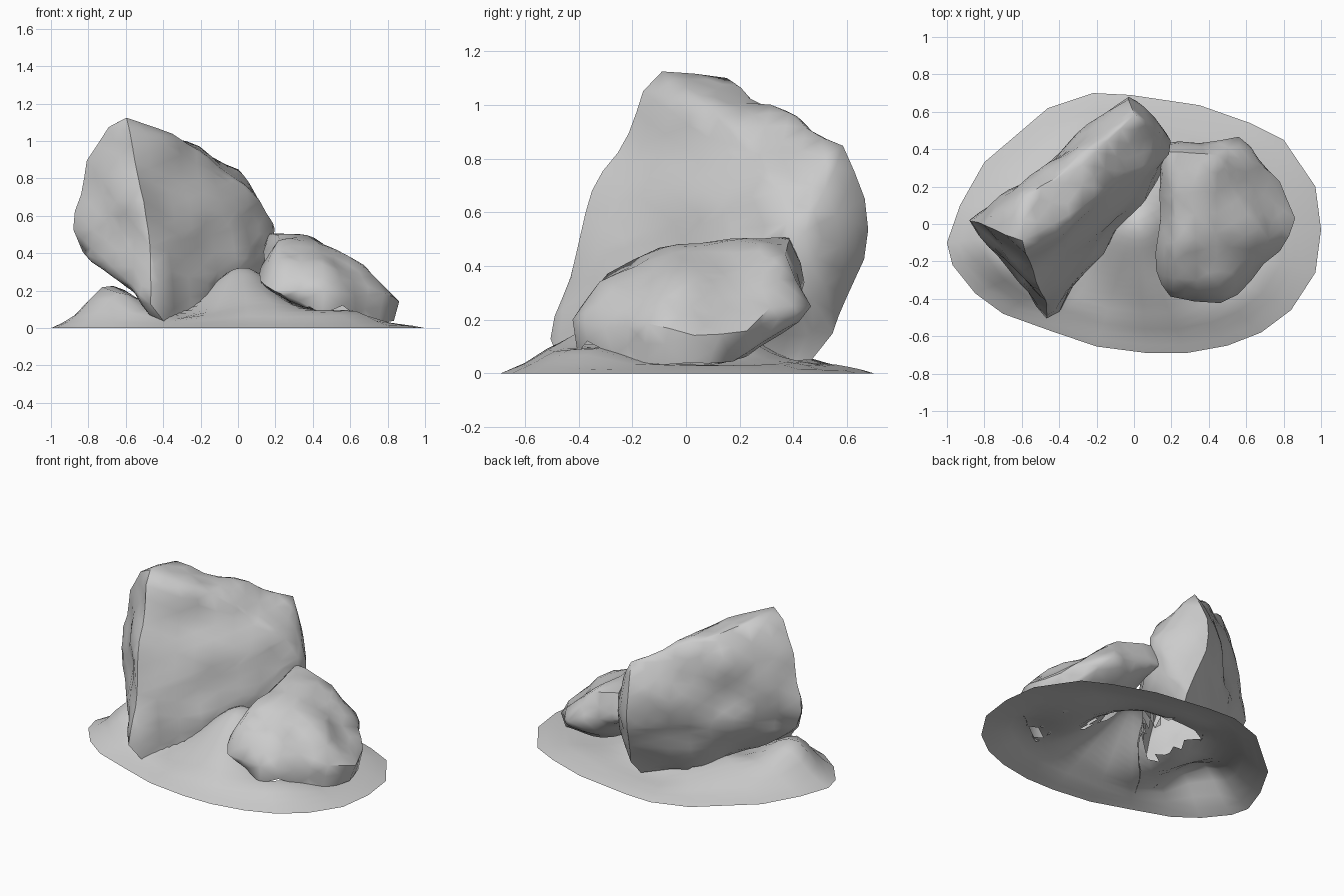
import bpy, bmesh, math
from mathutils import Vector, noise
from mathutils.bvhtree import BVHTree

if "Cube" in bpy.data.objects:
    bpy.data.objects.remove(bpy.data.objects["Cube"])

# Soft bumps of the ground: x, y, radius, height
bumps = [(-.68, -.17, .16, .20), (.04, .02, .17, .27), (.12, -.33, .16, .12),
         (-.12, -.20, .15, .06), (.55, -.36, .16, .06), (-.42, .20, .14, .12)]


def height(x, y, k):
    h = 0.025 + sum(a * math.exp(-((x - bx) ** 2 + (y - by) ** 2) / (2 * r * r))
                    for bx, by, r, a in bumps)
    h += 0.015 * noise.noise(Vector((x * 4, y * 4, 1)))
    return max(0.0, h * min(1, (1 - k) / 0.22)) + 0.006


def finish(bm, name, angle):
    mesh = bpy.data.meshes.new(name)
    bm.to_mesh(mesh)
    bm.free()
    ob = bpy.data.objects.new(name, mesh)
    bpy.context.collection.objects.link(ob)
    bpy.ops.object.select_all(action='DESELECT')
    ob.select_set(True)
    bpy.context.view_layer.objects.active = ob
    bpy.ops.object.shade_smooth_by_angle(angle=math.radians(angle))
    return ob


def rock(name, corners, rough, seed):
    """Chiselled stone: hull of its corner points, roughened, open underneath."""
    bm = bmesh.new()
    for c in corners:
        bm.verts.new(c)
    res = bmesh.ops.convex_hull(bm, input=bm.verts[:])
    junk = [v for v in set(res["geom_interior"] + res["geom_unused"])
            if isinstance(v, bmesh.types.BMVert)]
    bmesh.ops.delete(bm, geom=junk, context='VERTS')
    for limit in (0.3, 0.2, 0.14):
        edges = [e for e in bm.edges if e.calc_length() > limit]
        bmesh.ops.subdivide_edges(bm, edges=edges, cuts=1)
        bmesh.ops.triangulate(bm, faces=bm.faces[:])
    bmesh.ops.smooth_vert(bm, verts=bm.verts[:], factor=0.15,
                          use_axis_x=True, use_axis_y=True, use_axis_z=True)
    bmesh.ops.recalc_face_normals(bm, faces=bm.faces[:])
    bm.normal_update()
    offs = [(v, v.normal * rough * noise.noise(v.co * 4 + Vector((seed, 0, 0))))
            for v in bm.verts]
    for v, o in offs:
        v.co += o
        v.co.z = max(v.co.z, 0.02)
    bm.normal_update()
    tree = BVHTree.FromBMesh(bm)
    hidden = []
    for f in bm.faces:
        c = f.calc_center_median()
        top = max(v.co.z - height(v.co.x, v.co.y, 0) for v in f.verts)
        if top < -0.04 or (f.normal.z < -0.35 and c.z < height(c.x, c.y, 0) + 0.005):
            hidden.append(f)
    bmesh.ops.delete(bm, geom=hidden, context='FACES')
    finish(bm, name, 45)
    return tree


# Tall leaning slab
slab = rock("tall_slab", [
    (-0.60, -0.09, 1.12), (-0.58, -0.17, 1.06), (-0.70, -0.06, 1.08),
    (-0.57, 0.15, 1.10), (-0.42, 0.10, 1.03), (-0.28, 0.32, 1.00),
    (-0.28, 0.10, 0.98), (-0.03, 0.27, 0.84), (0.00, 0.58, 0.84),
    (0.14, 0.34, 0.69), (0.22, 0.37, 0.57), (0.22, 0.45, 0.53),
    (0.20, 0.38, 0.45), (-0.02, 0.69, 0.42), (-0.03, 0.66, 0.65),
    (0.04, 0.58, 0.30), (0.04, 0.57, 0.13), (0.02, 0.48, 0.03),
    (0.02, 0.20, 0.05),
    (-0.82, 0.00, 0.90), (-0.87, 0.02, 0.53), (-0.83, 0.00, 0.41),
    (-0.64, 0.02, 0.23), (-0.53, -0.29, 0.77), (-0.47, -0.43, 0.44),
    (-0.46, -0.49, 0.13), (-0.40, -0.47, 0.04), (-0.24, -0.25, 0.04),
    (-0.38, 0.10, 0.09), (0.10, 0.24, 0.30), (-0.45, 0.33, 0.82),
], 0.05, 3)

# Low boulder
boulder = rock("low_boulder", [
    (0.17, 0.38, 0.50), (0.21, 0.15, 0.51), (0.37, 0.18, 0.50),
    (0.45, 0.38, 0.46), (0.22, -0.10, 0.46), (0.44, -0.05, 0.46),
    (0.22, -0.29, 0.37), (0.45, -0.32, 0.34), (0.60, 0.05, 0.36),
    (0.69, 0.32, 0.25), (0.72, -0.08, 0.28), (0.11, 0.15, 0.42),
    (0.11, -0.10, 0.33), (0.11, -0.26, 0.25), (0.19, -0.39, 0.20),
    (0.46, -0.42, 0.20), (0.63, -0.31, 0.17), (0.79, -0.15, 0.19),
    (0.86, 0.03, 0.14), (0.79, 0.23, 0.16), (0.56, 0.47, 0.25),
    (0.38, 0.41, 0.20), (0.14, 0.42, 0.37), (0.84, 0.00, 0.03),
    (0.79, 0.18, 0.03), (0.76, -0.17, 0.03), (0.68, 0.30, 0.10),
    (0.64, -0.28, 0.05), (0.45, -0.39, 0.09), (0.45, 0.25, 0.08),
    (0.28, -0.37, 0.13), (0.20, 0.10, 0.14),
], 0.05, 9)

# Open ground mound: concentric rings of the outline, left out inside the rocks
outline = [(-1, -.1), (-.97, -.22), (-.85, -.37), (-.70, -.48), (-.45, -.57),
           (-.20, -.655), (.07, -.69), (.28, -.69), (.50, -.65), (.68, -.58),
           (.84, -.46), (.97, -.26), (1, -.03), (.97, .20), (.80, .45),
           (.62, .54), (.35, .635), (-.02, .69), (-.22, .70), (-.46, .62),
           (-.80, .33), (-.93, .10)]


def inside(tree, p):
    loc, nor, _, _ = tree.find_nearest(p)
    return (p - loc).dot(nor) < 0


bm = bmesh.new()
rings = []
for r in range(16):
    k = 1 - r / 16
    rings.append([bm.verts.new((x * k, y * k, height(x * k, y * k, k) if r else 0.0))
                  for x, y in outline])
centre = bm.verts.new((0, 0, height(0, 0, 0)))
n = len(outline)
for i in range(n):
    j = (i + 1) % n
    for a, b in zip(rings, rings[1:]):
        bm.faces.new((a[i], a[j], b[j], b[i]))
    bm.faces.new((rings[-1][i], rings[-1][j], centre))
buried = [f for f in bm.faces
          if any(all(inside(t, v.co) for v in f.verts) for t in (slab, boulder))]
bmesh.ops.delete(bm, geom=buried, context='FACES')
finish(bm, "ground_mound", 50)
